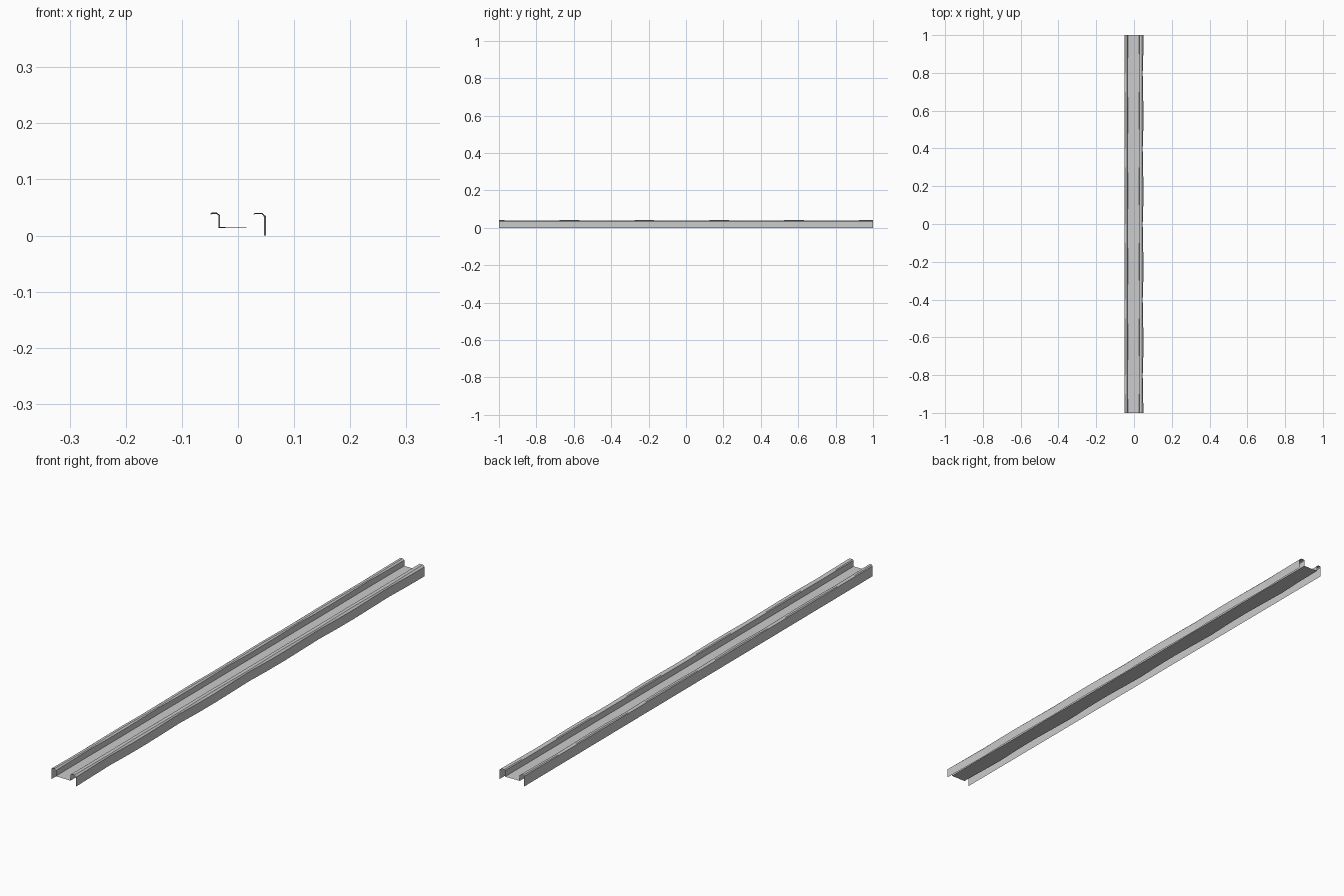
import bpy, bmesh

if "Cube" in bpy.data.objects:
    bpy.data.objects.remove(bpy.data.objects["Cube"])

# Uneven tile of four steps, repeated five times along the channel
WEAR = [0.0, 0.5, 1.0, 0.2]
STEP, COUNT = 0.1, 20


def section(w):
    """Folded sheet cross-section (x, z) at wear amount w."""
    return [
        (-0.05, 0.0), (-0.05, 0.037),                               # left outer wall
        (-0.047, 0.041 - 0.003 * w), (-0.038, 0.041 - 0.003 * w),   # left lip
        (-0.032 - 0.003 * w, 0.036), (-0.032 - 0.003 * w, 0.0155 - 0.002 * w),
        (0.027, 0.015), (0.027, 0.037),                             # floor, right inner wall
        (0.030, 0.040 - 0.002 * w), (0.043, 0.040 - 0.002 * w),     # right lip
        (0.050 - 0.004 * w, 0.034), (0.050 - 0.004 * w, 0.0),       # right outer wall
    ]


# Channel: sections joined by quads, open at both ends and underneath
bm = bmesh.new()
rows = []
for i in range(COUNT + 1):
    y = -1 + i * STEP
    rows.append([bm.verts.new((x, y, z)) for x, z in section(WEAR[i % 4])])
for a, b in zip(rows, rows[1:]):
    for k in range(len(a) - 1):
        bm.faces.new((a[k], a[k + 1], b[k + 1], b[k]))
# Make the open sheet face upward and outward
bm.normal_update()
if sum(f.normal.z * f.calc_area() for f in bm.faces) < 0:
    bmesh.ops.reverse_faces(bm, faces=bm.faces[:])

mesh = bpy.data.meshes.new("channel")
bm.to_mesh(mesh)
bm.free()
bpy.context.collection.objects.link(bpy.data.objects.new("channel", mesh))
